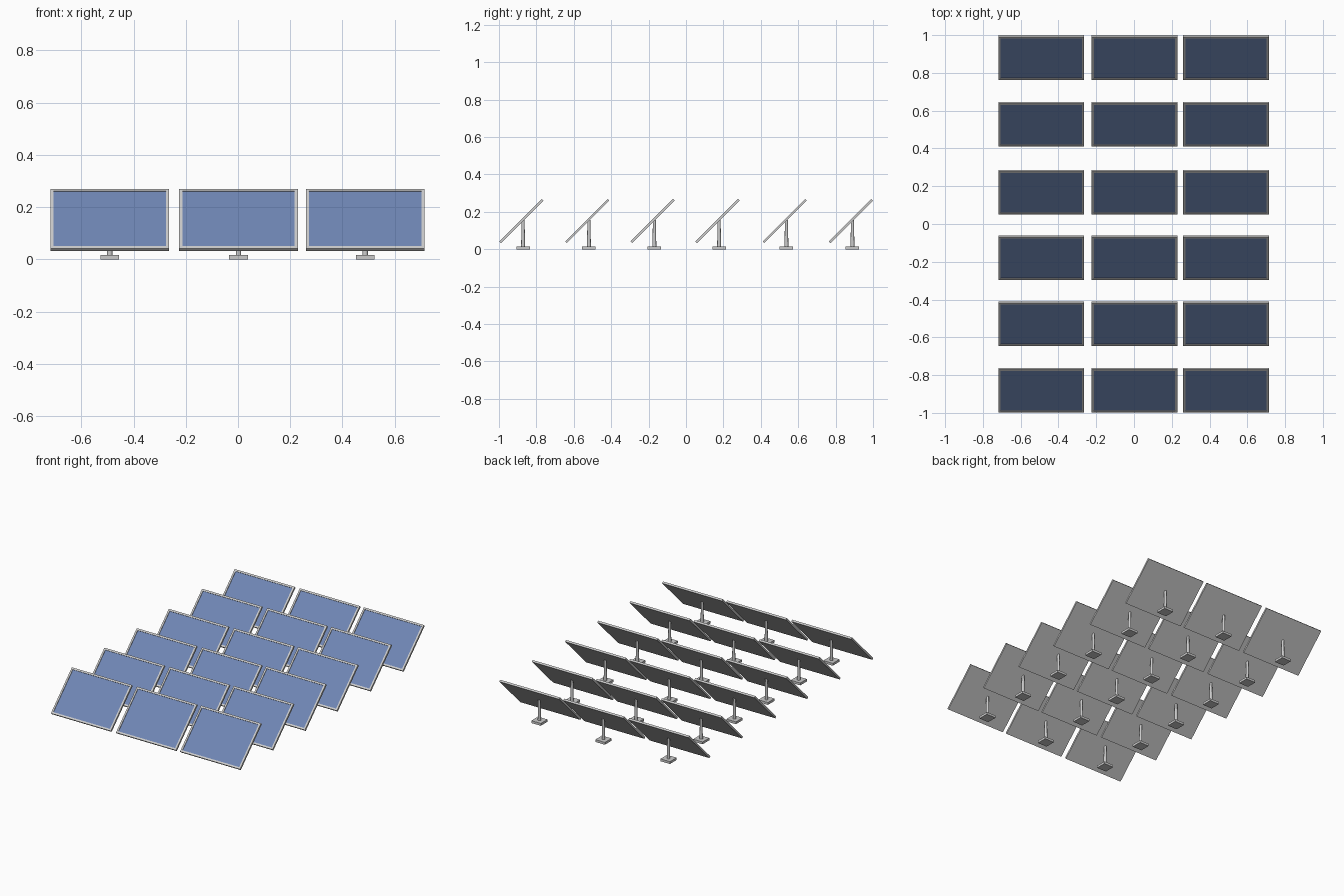
import bpy, bmesh, math
from mathutils import Matrix, Vector

if "Cube" in bpy.data.objects:
    bpy.data.objects.remove(bpy.data.objects["Cube"])

COLUMNS = (-0.491, 0.002, 0.487)
ROWS = (-0.880, -0.528, -0.178, 0.168, 0.528, 0.881)
W, L, T = 0.454, 0.322, 0.013      # panel width, slope length, thickness
BORDER, RECESS = 0.017, 0.003
CENTRE_Z, TILT = 0.151, math.radians(45)
POST_DY = 0.009                    # posts sit slightly behind panel centre

blue = bpy.data.materials.new("cell_blue")
blue.diffuse_color = (0.16, 0.24, 0.46, 1)
blue.use_nodes = True
blue.node_tree.nodes["Principled BSDF"].inputs["Base Color"].default_value = blue.diffuse_color
grey = bpy.data.materials.new("frame_grey")
grey.diffuse_color = (0.8, 0.8, 0.8, 1)
grey.use_nodes = True
grey.node_tree.nodes["Principled BSDF"].inputs["Base Color"].default_value = grey.diffuse_color


def finish(bm, name, materials=()):
    mesh = bpy.data.meshes.new(name)
    bm.to_mesh(mesh)
    bm.free()
    for m in materials:
        mesh.materials.append(m)
    return mesh


def panel_mesh():
    # framed slab with a recessed blue face
    bm = bmesh.new()
    bmesh.ops.create_cube(bm, size=1, matrix=Matrix.Diagonal((W, L, T, 1)))
    bm.normal_update()
    top = max(bm.faces, key=lambda f: f.normal.z)
    bmesh.ops.inset_region(bm, faces=[top], thickness=BORDER)
    bmesh.ops.inset_region(bm, faces=[top], thickness=0.0005, depth=-RECESS)
    top.material_index = 1
    return finish(bm, "panel", (grey, blue))


def foot_mesh():
    # square footing block
    bm = bmesh.new()
    bmesh.ops.create_cube(bm, size=1, matrix=Matrix.Translation((0, 0, 0.008))
                          @ Matrix.Diagonal((0.072, 0.072, 0.016, 1)))
    return finish(bm, "foot")


def post_mesh():
    # round post reaching up to the panel underside
    bm = bmesh.new()
    z0, z1 = 0.012, CENTRE_Z + POST_DY - 0.003
    bmesh.ops.create_cone(bm, cap_ends=True, segments=16, radius1=0.0105,
                          radius2=0.008, depth=z1 - z0,
                          matrix=Matrix.Translation((0, 0, (z0 + z1) / 2)))
    for f in bm.faces:
        f.smooth = len(f.verts) == 4
    for e in bm.edges:
        e.smooth = all(len(f.verts) == 4 for f in e.link_faces)
    return finish(bm, "post")


def place(name, mesh, location, tilt=0):
    ob = bpy.data.objects.new(name, mesh)
    ob.location = location
    ob.rotation_euler.x = tilt
    bpy.context.collection.objects.link(ob)


panel, foot, post = panel_mesh(), foot_mesh(), post_mesh()

# six rows of three tilted panels, each on its own stand
for r, y in enumerate(ROWS, 1):
    for c, x in enumerate(COLUMNS, 1):
        tag = f"_row{r}_col{c}"
        place("panel" + tag, panel, Vector((x, y, CENTRE_Z)), TILT)
        place("foot" + tag, foot, Vector((x, y + POST_DY, 0)))
        place("post" + tag, post, Vector((x, y + POST_DY, 0)))
